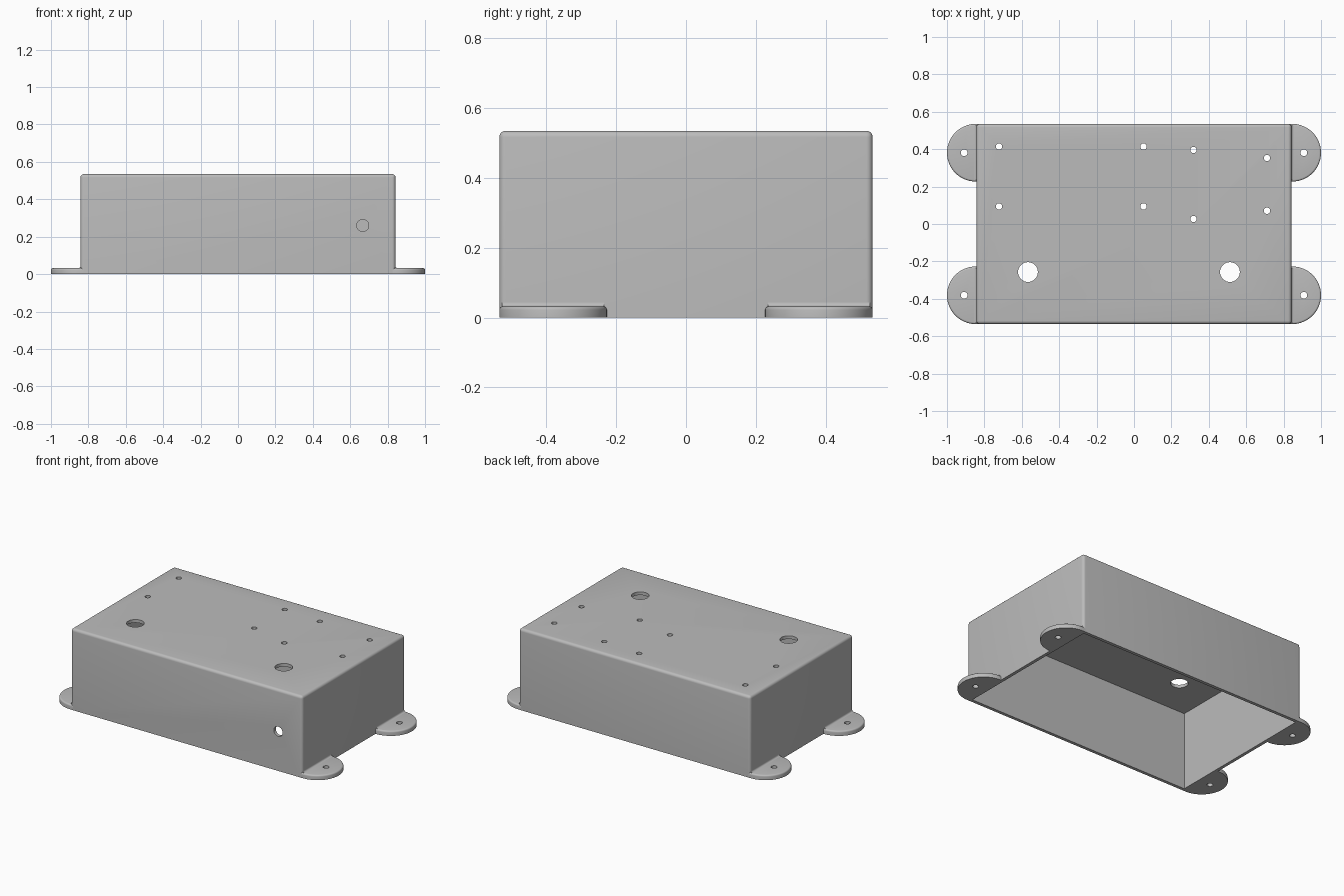
import bpy, bmesh, math
from mathutils import Matrix, Vector

HX, HY, H, WALL = 0.842, 0.535, 0.535, 0.021   # enclosure half sizes, height, wall
TAB_R, TAB_T, TAB_Y = 0.154, 0.032, 0.381      # mounting tab radius, thickness, centre
FILLET = 0.011

old = bpy.data.objects.get("Cube")
if old:
    bpy.data.objects.remove(old, do_unlink=True)

grey = bpy.data.materials.new("plain grey")
grey.use_nodes = True
grey.diffuse_color = (0.5, 0.5, 0.5, 1)
grey.node_tree.nodes["Principled BSDF"].inputs["Base Color"].default_value = (0.5, 0.5, 0.5, 1)


def make(name, bm):
    bmesh.ops.recalc_face_normals(bm, faces=bm.faces)
    mesh = bpy.data.meshes.new(name)
    bm.to_mesh(mesh)
    bm.free()
    mesh.materials.append(grey)
    ob = bpy.data.objects.new(name, mesh)
    bpy.context.collection.objects.link(ob)
    return ob


def activate(ob):
    bpy.ops.object.select_all(action='DESELECT')
    ob.select_set(True)
    bpy.context.view_layer.objects.active = ob


def box(bm, size, centre):
    m = Matrix.Translation(centre) @ Matrix.Diagonal((*size, 1))
    bmesh.ops.create_cube(bm, size=1, matrix=m)


def drill(bm, centre, radius, depth, turn=0):
    m = Matrix.Translation(centre) @ Matrix.Rotation(turn, 4, 'X')
    bmesh.ops.create_cone(bm, cap_ends=True, segments=32, radius1=radius,
                          radius2=radius, depth=depth, matrix=m)


def prism(points, along):
    bm = bmesh.new()
    face = bm.faces.new([bm.verts.new(p) for p in points])
    new = bmesh.ops.extrude_face_region(bm, geom=[face])["geom"]
    bmesh.ops.translate(bm, vec=along, verts=[v for v in new if isinstance(v, bmesh.types.BMVert)])
    return bm


def cut(ob, bm):
    cutter = make("cutter", bm)
    cutter.hide_render = True
    mod = ob.modifiers.new("cut", 'BOOLEAN')
    mod.operation, mod.solver, mod.object = 'DIFFERENCE', 'EXACT', cutter
    activate(ob)
    bpy.ops.object.modifier_apply(modifier=mod.name)
    bpy.data.objects.remove(cutter, do_unlink=True)


def smooth(ob):
    activate(ob)
    bpy.ops.object.shade_smooth_by_angle(angle=math.radians(35))


# Enclosure shell: rounded outside, sharp hollow inside, open underneath
bm = bmesh.new()
box(bm, (2 * HX, 2 * HY, H), (0, 0, H / 2))
rounded = [e for e in bm.edges if max(v.co.z for v in e.verts) > H / 2]
bmesh.ops.bevel(bm, geom=rounded, offset=0.018, segments=5, profile=0.5, affect='EDGES')
shell = make("enclosure", bm)
bm = bmesh.new()
box(bm, (2 * (HX - WALL), 2 * (HY - WALL), H), (0, 0, H / 2 - WALL))
cut(shell, bm)

# Control holes and screw holes in the lid, cable hole in the front
bm = bmesh.new()
for x in (-0.567, 0.513):
    drill(bm, (x, -0.257, H), 0.053, 0.1)
for x, y1, y2 in ((-0.722, 0.414, 0.094), (0.051, 0.414, 0.094),
                  (0.318, 0.396, 0.027), (0.711, 0.353, 0.071)):
    for y in (y1, y2):
        drill(bm, (x, y, H), 0.017, 0.1)
drill(bm, (0.667, -HY, 0.26), 0.032, 0.1, math.pi / 2)
cut(shell, bm)
smooth(shell)

# Four half-round mounting tabs, each with a screw hole and a fillet to the wall
for sx, side in ((1, "left"), (-1, "right")):
    for sy, end in ((-1, "front"), (1, "back")):
        inner, cx, cy = HX - 0.016, 1 - TAB_R, sy * TAB_Y
        arc = [math.pi * (i / 40 - 0.5) for i in range(41)]
        outline = [(sx * inner, cy - TAB_R, 0)]
        outline += [(sx * (cx + TAB_R * math.cos(a)), cy + TAB_R * math.sin(a), 0) for a in arc]
        outline += [(sx * inner, cy + TAB_R, 0)]
        bm = prism(outline, Vector((0, 0, TAB_T)))
        rim = [e for e in bm.edges if all(v.co.z > TAB_T / 2 for v in e.verts)
               and any(abs(v.co.x) > inner + 0.001 for v in e.verts)]
        bmesh.ops.bevel(bm, geom=rim, offset=0.01, segments=4, profile=0.5, affect='EDGES')
        tab = make(f"{end}_{side}_tab", bm)
        bm = bmesh.new()
        drill(bm, (sx * 0.908, cy, TAB_T / 2), 0.018, 0.1)
        cut(tab, bm)
        smooth(tab)

        half = TAB_R - 0.008
        curve = [math.pi / 2 * i / 5 for i in range(6)]
        section = [(sx * (HX - 0.004), cy - half, TAB_T - 0.004)]
        section += [(sx * (HX + FILLET * (1 - math.sin(a))), cy - half,
                     TAB_T + FILLET * (1 - math.cos(a))) for a in curve]
        smooth(make(f"{end}_{side}_tab_fillet", prism(section, Vector((0, 2 * half, 0)))))
